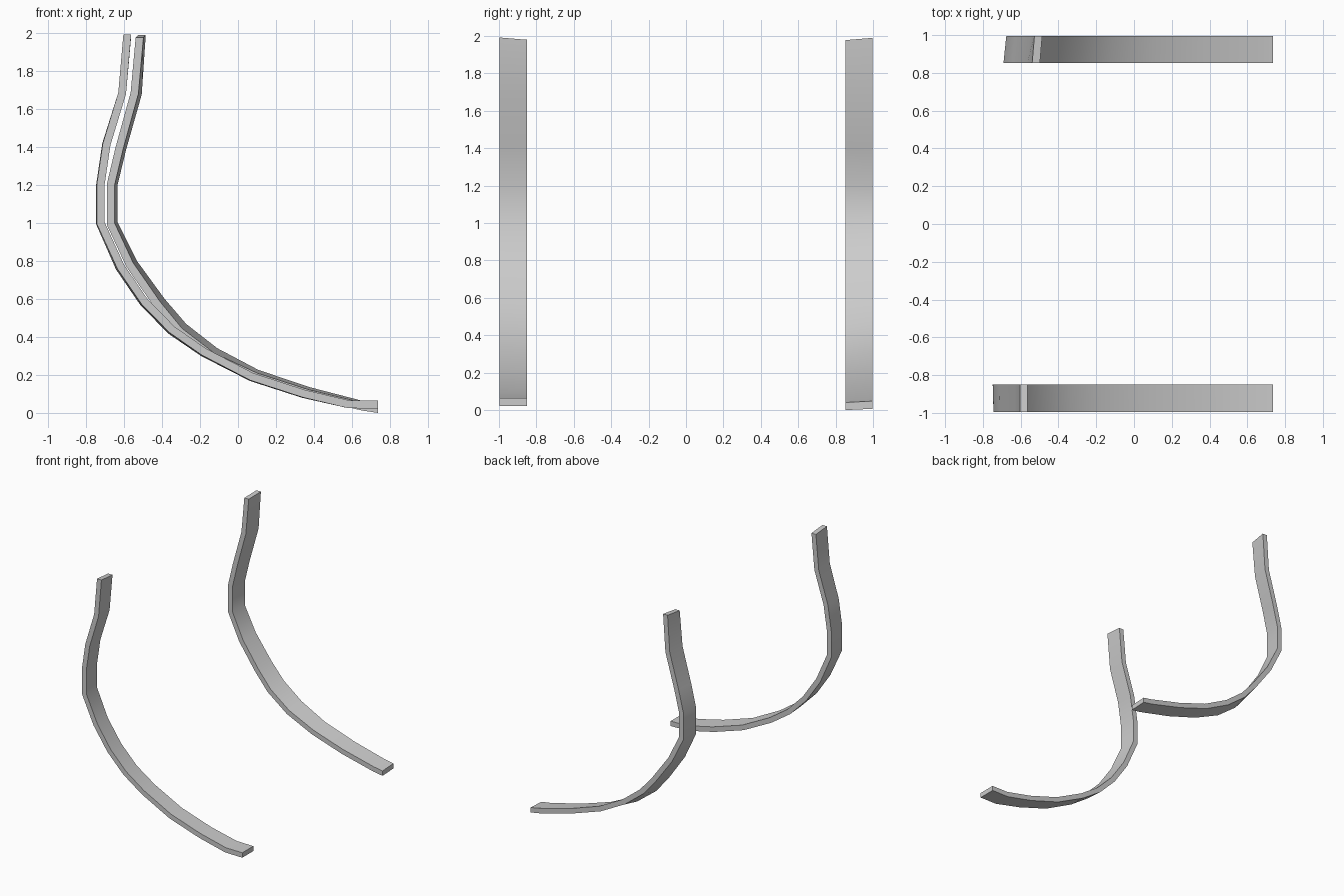
import bpy, math
from mathutils import Vector

if "Cube" in bpy.data.objects:
    bpy.data.objects.remove(bpy.data.objects["Cube"])

T = 0.041  # strip thickness

# inner edge of each strip at its y- side (x, z), top to tip
FRONT = [(-.563, 1.992), (-.59, 1.68), (-.672, 1.41), (-.703, 1.2), (-.703, 1.005),
         (-.60, .78), (-.477, .60), (-.335, .455), (-.17, .34), (.08, .21),
         (.35, .122), (.585, .066), (.737, .064)]
BACK = [(-.498, 1.978), (-.525, 1.68), (-.605, 1.39), (-.65, 1.2), (-.65, 1.0),
        (-.552, .79), (-.41, .585), (-.295, .445), (-.125, .315), (.10, .21),
        (.37, .123), (.66, .053), (.737, .041)]
# how far the y+ side leans along the strip normal at each point
FRONT_LEAN = [0, 0, -.003, -.003, -.004, -.008, -.008, -.008, -.006, -.004, -.003, 0, 0]
BACK_LEAN = [.012, .018, .016, .015, .016, .022, .028, .032, .03, .018, .014, .009, .007]


def normals(pts):
    out = []
    p = [Vector(q) for q in pts]
    for i in range(len(p)):
        if i == 0:
            out.append(Vector((1, 0)))
        elif i == len(p) - 1:
            out.append(Vector((0, 1)))
        else:
            a, b = (p[i] - p[i-1]).normalized(), (p[i+1] - p[i]).normalized()
            d = (a + b).normalized()
            out.append(Vector((-d.y, d.x)) / max(.7, d.dot(a)))
    return out


def strip(name, pts, lean, y0, y1, top_rise):
    verts, faces = [], []
    for i, (p, n, l) in enumerate(zip(pts, normals(pts), lean)):
        p = Vector(p)
        q = p + n * l + Vector((0, top_rise if i == 0 else 0))
        for c, y in ((p, y0), (q, y1), (q - n * T, y1), (p - n * T, y0)):
            verts.append((c.x, y, c.y))
    for i in range(len(pts) - 1):
        a, b = 4 * i, 4 * i + 4
        for k in range(4):
            m = (k + 1) % 4
            faces.append((a + k, a + m, b + m, b + k))
    e = len(verts) - 4
    faces += [(3, 2, 1, 0), (e, e + 1, e + 2, e + 3)]
    me = bpy.data.meshes.new(name)
    me.from_pydata(verts, [], faces)
    me.validate()
    ob = bpy.data.objects.new(name, me)
    bpy.context.collection.objects.link(ob)
    bpy.ops.object.select_all(action='DESELECT')
    ob.select_set(True)
    bpy.context.view_layer.objects.active = ob
    # consistent outward normals, then smooth along the bends
    bpy.ops.object.mode_set(mode='EDIT')
    bpy.ops.mesh.select_all(action='SELECT')
    bpy.ops.mesh.normals_make_consistent(inside=False)
    bpy.ops.object.mode_set(mode='OBJECT')
    bpy.ops.object.shade_smooth_by_angle(angle=math.radians(35))


# the two curved rails
strip("front_curved_rail", FRONT, FRONT_LEAN, -.996, -.85, -.012)
strip("back_curved_rail", BACK, BACK_LEAN, .853, .996, .012)
